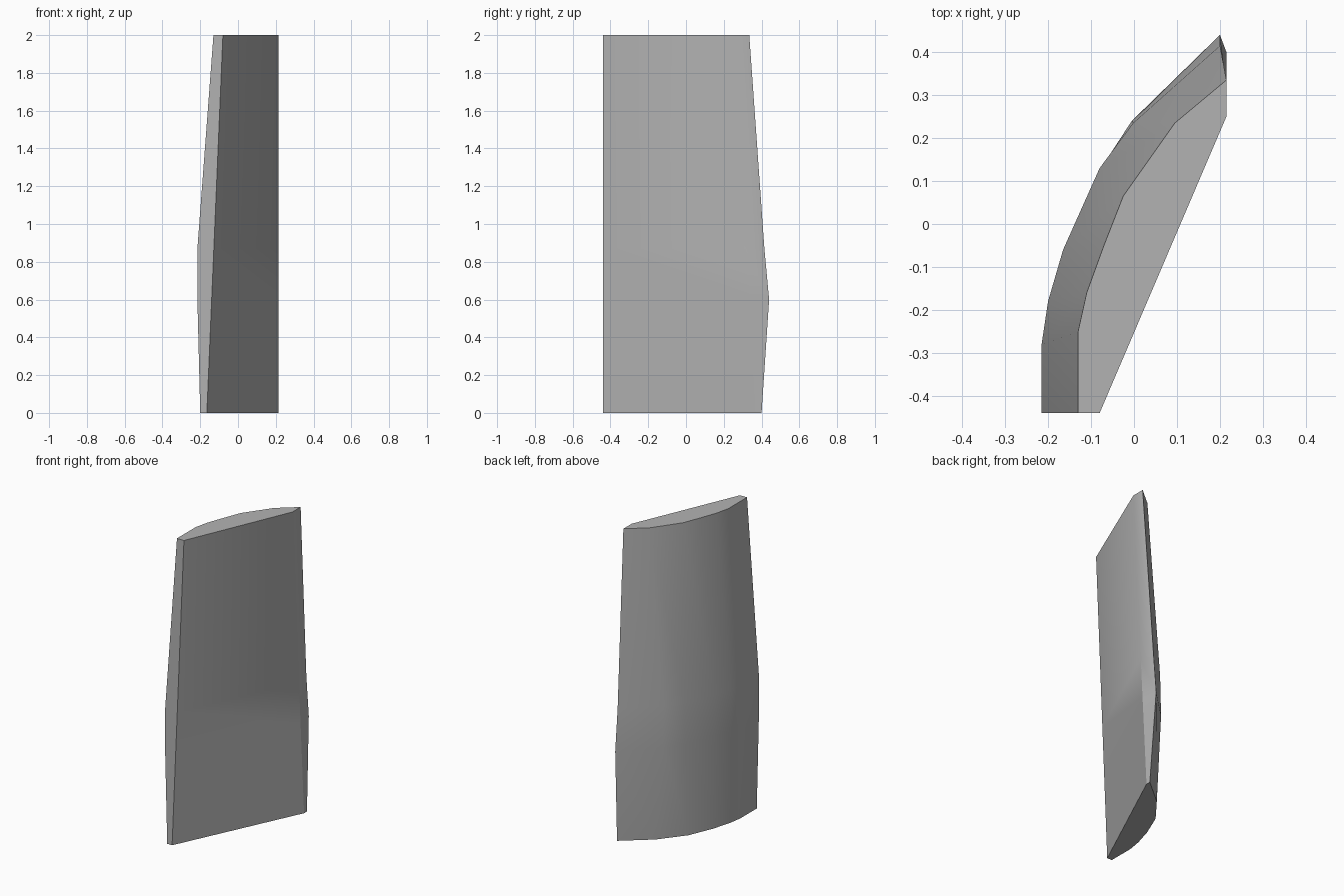
import bpy
import bmesh
import math

default_cube = bpy.data.objects.get("Cube")
if default_cube:
    bpy.data.objects.remove(default_cube, do_unlink=True)


def make_material(name, colour):
    material = bpy.data.materials.new(name)
    material.use_nodes = True
    material.diffuse_color = colour
    material.node_tree.nodes["Principled BSDF"].inputs["Base Color"].default_value = colour
    return material


def loft(name, sections, material):
    """Skin a closed body through stacked cross-sections of equal point count."""
    bm = bmesh.new()
    rings = [[bm.verts.new((x, y, z)) for x, y in points] for z, points in sections]
    for lower, upper in zip(rings, rings[1:]):
        for i in range(len(lower)):
            j = (i + 1) % len(lower)
            bm.faces.new((lower[i], lower[j], upper[j], upper[i]))
    bm.faces.new(rings[0][::-1])
    bm.faces.new(rings[-1])
    bmesh.ops.recalc_face_normals(bm, faces=bm.faces)
    mesh = bpy.data.meshes.new(name)
    bm.to_mesh(mesh)
    bm.free()
    mesh.materials.append(material)
    obj = bpy.data.objects.new(name, mesh)
    bpy.context.collection.objects.link(obj)
    return obj


# Curved outer side of the panel at each height, from front edge to rear tip
FRONT = -0.44
SIDE = 0.215
HEIGHT = 2
outer_curves = {
    0: [(-.2, FRONT), (-.2, -.27), (-.185, -.18), (-.15, -.06),
        (-.085, .095), (.04, .255), (SIDE, .4)],
    .6: [(-.215, FRONT), (-.213, -.28), (-.195, -.18), (-.16, -.06),
         (-.08, .125), (-.005, .24), (.2, .44)],
    .87: [(-.215, FRONT), (-.215, -.28), (-.2, -.18), (-.165, -.06),
          (-.08, .13), (-.002, .235), (.2, .415)],
    HEIGHT: [(-.13, FRONT), (-.13, -.25), (-.11, -.16), (-.07, -.05),
             (-.025, .065), (.095, .235), (SIDE, .335)],
}

# Flat inner side: a chord that twists slightly from bottom to top
sections = []
for z, curve in outer_curves.items():
    t = z / HEIGHT
    rear_corner = (SIDE, .37 - .12 * t)
    front_corner = (-.165 + .085 * t, FRONT)
    sections.append((z, curve + [rear_corner, front_corner]))

grey = make_material("plain_grey", (.45, .45, .45, 1))
panel = loft("curved_panel", sections, grey)

# Smooth curve, sharp rims
bpy.ops.object.select_all(action="DESELECT")
panel.select_set(True)
bpy.context.view_layer.objects.active = panel
bpy.ops.object.shade_smooth_by_angle(angle=math.radians(30))
